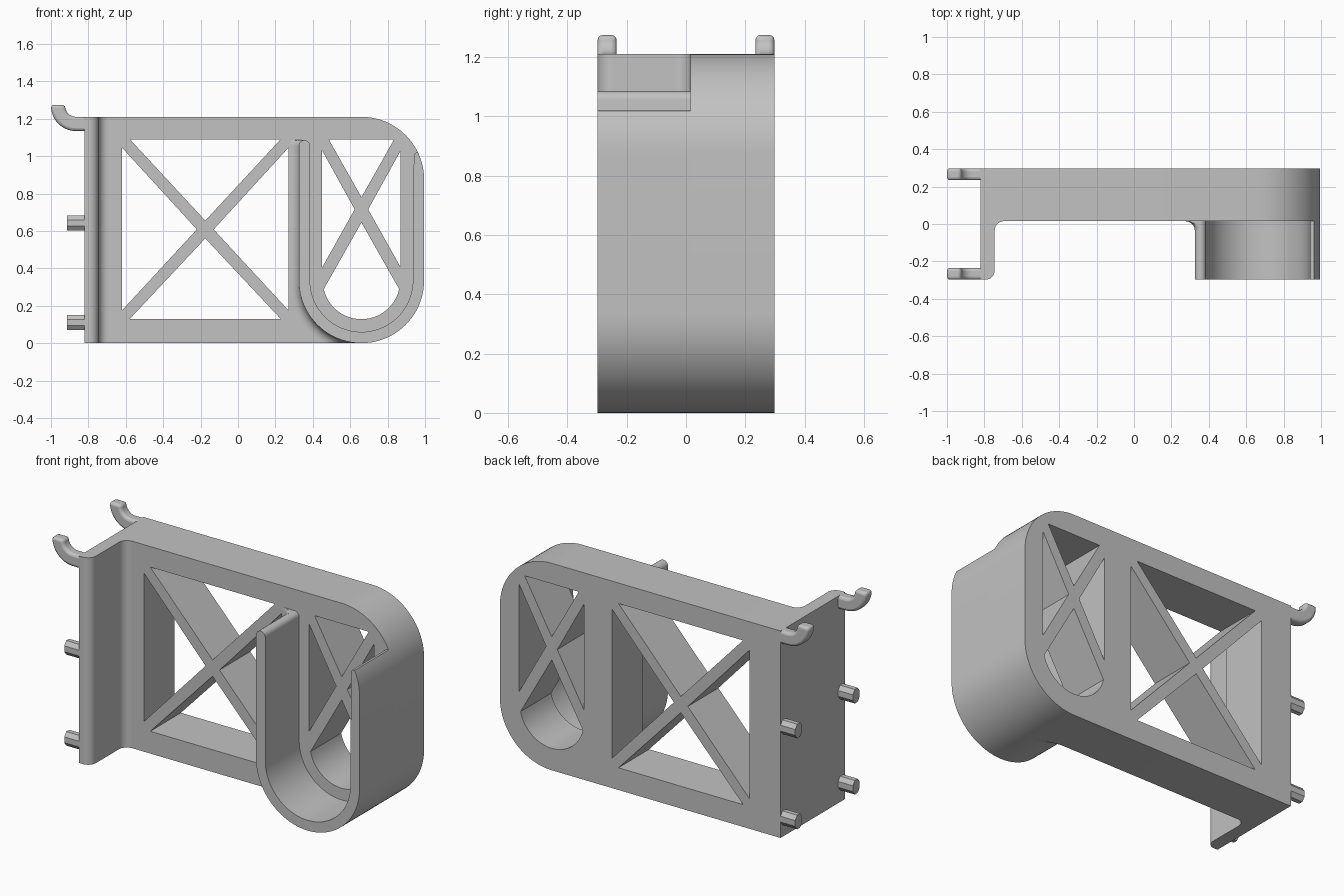
import bpy, bmesh
from math import sin, cos, pi, radians
from mathutils import Matrix

cube = bpy.data.objects.get("Cube")
if cube:
    bpy.data.objects.remove(cube, do_unlink=True)

grey = bpy.data.materials.new("plain grey plastic")
grey.use_nodes = True
COLOUR = (0.54, 0.54, 0.54, 1)
grey.diffuse_color = COLOUR
grey.node_tree.nodes["Principled BSDF"].inputs["Base Color"].default_value = COLOUR

FRONT, STEP, BACK = -0.298, 0.015, 0.298    # depth levels
LEFT, TOP = -0.82, 1.21                     # wall side and top of the body
CX, CZ, R = 0.66, 0.335, 0.335              # centre and radius of the cradle


def arc(cx, cy, r, start, end, n=12):
    """Points on an arc, angles in degrees."""
    angles = [radians(start + (end - start) * i / n) for i in range(n + 1)]
    return [(cx + r * cos(a), cy + r * sin(a)) for a in angles]


def finish(name, bm):
    """Turn a bmesh into a grey object with smooth curves and sharp edges."""
    bmesh.ops.remove_doubles(bm, verts=bm.verts, dist=0.0002)
    bmesh.ops.recalc_face_normals(bm, faces=bm.faces)
    mesh = bpy.data.meshes.new(name)
    bm.to_mesh(mesh)
    bm.free()
    mesh.materials.clear()
    mesh.materials.append(grey)
    obj = bpy.data.objects.new(name, mesh)
    bpy.context.collection.objects.link(obj)
    bpy.ops.object.select_all(action='DESELECT')
    obj.select_set(True)
    bpy.context.view_layer.objects.active = obj
    bpy.ops.object.shade_smooth_by_angle(angle=radians(30))
    return obj


def extrude(name, loops, low, high, axis='Y', soften=0):
    """Extrude an outline with holes along one axis between two levels."""
    curve = bpy.data.curves.new(name + " profile", 'CURVE')
    curve.dimensions, curve.fill_mode = '2D', 'BOTH'
    curve.extrude = (high - low) / 2
    for loop in loops:
        spline = curve.splines.new('POLY')
        spline.points.add(len(loop) - 1)
        for point, (u, v) in zip(spline.points, loop):
            point.co = (u, v, 0, 1)
        spline.use_cyclic_u = True
    helper = bpy.data.objects.new(name + " helper", curve)
    bpy.context.collection.objects.link(helper)
    bpy.context.view_layer.update()
    graph = bpy.context.evaluated_depsgraph_get()
    mesh = bpy.data.meshes.new_from_object(helper.evaluated_get(graph))
    bm = bmesh.new()
    bm.from_mesh(mesh)
    bpy.data.objects.remove(helper, do_unlink=True)
    bpy.data.meshes.remove(mesh)
    mid = (low + high) / 2
    if axis == 'Y':
        turn = Matrix.Rotation(pi / 2, 4, 'X')
        bm.transform(Matrix.Translation((0, mid, 0)) @ turn)
    elif axis == 'X':
        turn = Matrix(((0, 0, 1, 0), (1, 0, 0, 0), (0, 1, 0, 0), (0, 0, 0, 1)))
        bm.transform(Matrix.Translation((mid, 0, 0)) @ turn)
    else:
        bm.transform(Matrix.Translation((0, 0, mid)))
    if soften:
        bmesh.ops.remove_doubles(bm, verts=bm.verts, dist=0.0002)
        bmesh.ops.dissolve_limit(bm, angle_limit=0.01, verts=bm.verts, edges=bm.edges)
    obj = finish(name, bm)
    if soften:
        bevel = obj.modifiers.new("soft edges", 'BEVEL')
        bevel.width, bevel.segments = soften, 3
        bevel.angle_limit = radians(40)
        bevel.use_clamp_overlap = False
    return obj


def side_triangles(mid, x, low, high, apex_x, apex_z):
    """A triangle opening and its mirror image about x = mid."""
    tri = [(x, low), (x, high), (apex_x, apex_z)]
    return [tri, [(2 * mid - u, v) for u, v in tri]]


# Main body: rounded slab with cross-braced windows
outline = ([(LEFT, 0)] + arc(CX, CZ, R, -90, 0, 20)
           + arc(CX, TOP - R, R, 0, 90, 20) + [(LEFT, TOP)])
big_window = side_triangles(-0.175, -0.62, 0.175, 1.045, -0.22, 0.608) + [
    [(-0.578, 1.09), (0.228, 1.09), (-0.175, 0.655)],
    [(-0.578, 0.13), (0.228, 0.13), (-0.175, 0.56)]]
small_window = side_triangles(CX, 0.45, 0.405, 1.03, 0.624, 0.715) + [
    [(0.485, 1.09), (0.835, 1.09), (CX, 0.78)],
    [(CX, 0.645)] + arc(CX, CZ, 0.207, 193, 347, 24)]
extrude("main_body", [outline] + big_window + small_window, STEP, BACK)

# Mounting plate at the wall side, blended into the body
plate = ([(LEFT, FRONT)] + arc(-0.795, FRONT + 0.05, 0.05, -90, 0)
         + arc(-0.695, STEP - 0.05, 0.05, 180, 90) + [(LEFT, STEP)])
extrude("mounting_plate", [plate], 0, TOP, 'Z')

# Cradle: J-shaped wall standing out from the front
cradle = (arc(0.355, 1.055, 0.03, 0, 180) + arc(CX, CZ, R, 180, 360, 40)
          + arc(CX, TOP - R, R, 0, 22, 8) + arc(0.957, 1.002, 0.017, 70, 180, 6)
          + arc(CX, CZ, R - 0.06, 0, -180, 40))
extrude("cradle_wall", [cradle], FRONT, STEP)

# Fillet blending the outside of the cradle into the body
bm = bmesh.new()
section = [(-0.01, STEP - 0.05)]
section += [(0.05 - u, STEP - 0.05 + v) for u, v in arc(0, 0, 0.05, 0, 90, 8)]
section += [(-0.01, STEP)]
path = [(0.355, 1.055, 0.03, 90 + 90 * i / 8) for i in range(9)]
path += [(CX, CZ, R, 180 + 90 * i / 24) for i in range(25)]
rows = []
for cx, cz, r, angle in path:
    a = radians(angle)
    rows.append([bm.verts.new((cx + (r + o) * cos(a), y,
                               min(1.085, max(0, cz + (r + o) * sin(a)))))
                 for o, y in section])
for row, following in zip(rows, rows[1:]):
    for i in range(len(section)):
        j = (i + 1) % len(section)
        bm.faces.new((row[i], row[j], following[j], following[i]))
finish("cradle_fillet", bm)

# Upper hooks and lower pegs, one set at each edge of the mounting side
hook = (arc(-0.866, 1.268, 0.134, 180, 270) + [(-0.79, 1.134), (-0.79, TOP)]
        + arc(-0.866, 1.268, 0.058, 270, 180, 8))
hook = [(u, v + 0.006) if v >= 1.2679 else (u, v) for u, v in hook]
for side, low in (("front", FRONT), ("back", BACK - 0.064)):
    extrude(side + "_hook", [hook], low, low + 0.064, soften=0.016)
    for level, z in (("upper", 0.642), ("lower", 0.11)):
        ring = [(low + 0.032 + u * 0.032, z + v * 0.041)
                for u, v in arc(0, 0, 1.0824, 22.5, 337.5, 7)]
        extrude(f"{side}_{level}_peg", [ring], -0.915, -0.80, 'X')
